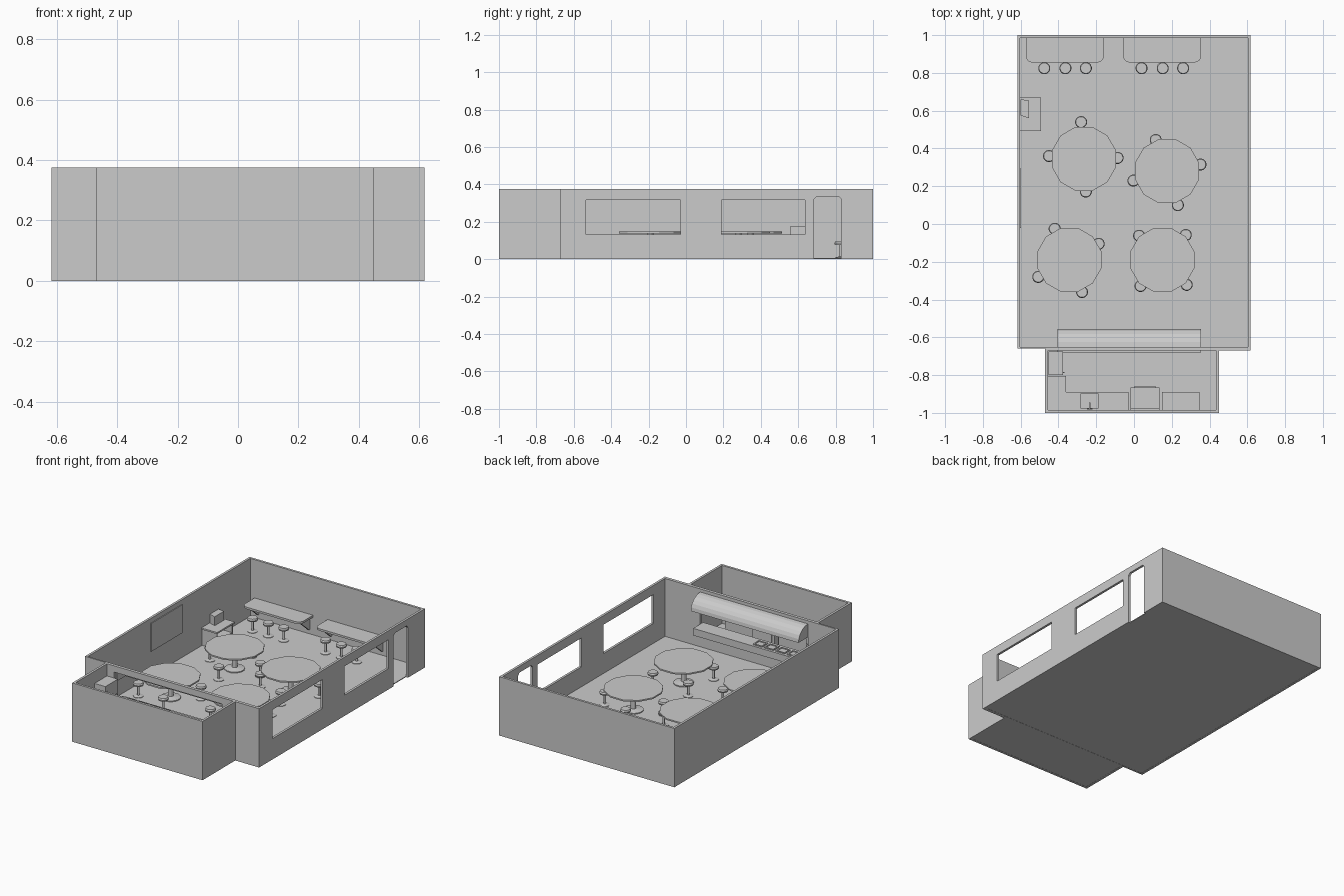
import bpy, bmesh
from math import sin, cos, pi
from mathutils import Vector

if "Cube" in bpy.data.objects:
    bpy.data.objects.remove(bpy.data.objects["Cube"])


def add_mesh(name, bm):
    bmesh.ops.recalc_face_normals(bm, faces=bm.faces)
    me = bpy.data.meshes.new(name)
    bm.to_mesh(me)
    bm.free()
    ob = bpy.data.objects.new(name, me)
    bpy.context.collection.objects.link(ob)
    return ob


def box(name, x0, x1, y0, y1, z0, z1):
    bm = bmesh.new()
    bmesh.ops.create_cube(bm, size=1)
    for v in bm.verts:
        v.co = Vector(((x0 + x1) / 2 + v.co.x * (x1 - x0),
                       (y0 + y1) / 2 + v.co.y * (y1 - y0),
                       (z0 + z1) / 2 + v.co.z * (z1 - z0)))
    return add_mesh(name, bm)


def prism(name, pts, offset):
    bm = bmesh.new()
    face = bm.faces.new([bm.verts.new(p) for p in pts])
    ext = bmesh.ops.extrude_face_region(bm, geom=[face], use_keep_orig=True)
    moved = [g for g in ext["geom"] if isinstance(g, bmesh.types.BMVert)]
    bmesh.ops.translate(bm, verts=moved, vec=offset)
    return add_mesh(name, bm)


def lathe(name, profile, n, x, y):
    """Turn an (r, z) profile into a closed round part."""
    bm = bmesh.new()
    rings = [[bm.verts.new((x + r * cos(2 * pi * (i + .5) / n),
                            y + r * sin(2 * pi * (i + .5) / n), z)) for i in range(n)]
             for r, z in profile]
    for a, b in zip(rings, rings[1:]):
        for i in range(n):
            bm.faces.new((a[i], a[(i + 1) % n], b[(i + 1) % n], b[i]))
    bm.faces.new(rings[0])
    bm.faces.new(rings[-1])
    return add_mesh(name, bm)


def smooth(ob):
    bpy.ops.object.select_all(action='DESELECT')
    ob.select_set(True)
    bpy.context.view_layer.objects.active = ob
    bpy.ops.object.shade_smooth_by_angle()


def cut(ob, *bounds):
    cutter = box("cutter", *bounds)
    cutter.hide_render = True
    mod = ob.modifiers.new("cut", 'BOOLEAN')
    mod.operation = 'DIFFERENCE'
    mod.solver = 'EXACT'
    mod.object = cutter
    bpy.context.view_layer.objects.active = ob
    bpy.ops.object.modifier_apply(modifier=mod.name)
    bpy.data.objects.remove(cutter)


H, T, F = .375, .015, .006   # wall height, wall thickness, floor top

# Floors
box("dining_floor", -.605, .605, -.65, .985, .001, F)
box("kitchen_floor", -.455, .435, -.985, -.67, .001, F)

# Dining room walls
box("dining_left_wall", -.618, -.603, -.66, 1, 0, H)
box("dining_back_wall", -.603, .603, .985, 1, 0, H)
right = box("dining_right_wall", .603, .618, -.67, 1, 0, H)
cut(right, .5, .7, -.535, -.03, .133, .317)
cut(right, .5, .7, .19, .635, .133, .317)
# Doorway with softly rounded top corners
door = [(.5, .685, -.1), (.5, .83, -.1), (.5, .83, .32), (.5, .817, .335),
        (.5, .698, .335), (.5, .685, .32)]
door_cutter = prism("door_cutter", door, (.2, 0, 0))
door_cutter.hide_render = True
mod = right.modifiers.new("door", 'BOOLEAN')
mod.operation, mod.solver, mod.object = 'DIFFERENCE', 'EXACT', door_cutter
bpy.context.view_layer.objects.active = right
bpy.ops.object.modifier_apply(modifier="door")
bpy.data.objects.remove(door_cutter)

# Dividing wall with serving hatch
box("divider_left_end", -.603, -.455, -.66, -.65, 0, H)
divider = box("divider_wall", -.455, .603, -.67, -.65, 0, H)
cut(divider, -.405, .355, -.8, -.6, .15, .335)

# Kitchen walls
box("kitchen_left_wall", -.47, -.455, -1, -.66, 0, H)
box("kitchen_right_wall", .435, .45, -1, -.67, 0, H)
box("kitchen_front_wall", -.455, .435, -1, -.985, 0, H)

# Serving counter, trays and curved awning
box("serving_counter", -.405, .355, -.68, -.58, .105, .15)
for i in range(4):
    x = -.36 + i * .08
    tray = box("serving_tray", x, x + .065, -.655, -.595, .15, .156)
    cut(tray, x + .008, x + .057, -.647, -.603, .152, .2)
arc = [(-.405, -.65 + .095 * sin(a), .27 + .085 * cos(a))
       for a in [pi / 2 * i / 6 for i in range(7)]]
inner = [(-.405, -.65 + .087 * sin(a), .27 + .077 * cos(a))
         for a in [pi / 2 * i / 6 for i in range(6, -1, -1)]]
prism("awning", arc + inner, (.76, 0, 0))
for x in (-.405, .35):
    prism("awning_end", [(x, -.65, .27)] + [(x, p[1], p[2]) for p in arc], (.005, 0, 0))

# Round tables and stools
STOOL = [(.03, .002), (.03, .009), (.007, .014), (.007, .075), (.03, .077), (.032, .086), (.028, .095)]
TABLE = [(.06, .002), (.06, .012), (.016, .02), (.016, .136), (.175, .138), (.175, .147)]
SETS = [
    ((-.265, .345), [(-.28, .54), (-.45, .36), (-.087, .35), (-.255, .172)]),
    ((.175, .28), [(.115, .445), (.352, .315), (-.003, .23), (.232, .1)]),
    ((-.342, -.19), [(-.42, -.025), (-.187, -.105), (-.507, -.28), (-.275, -.36)]),
    ((.15, -.19), [(.027, -.062), (.274, -.058), (.035, -.328), (.279, -.322)]),
]


def stool(x, y):
    smooth(lathe("stool", STOOL, 16, x, y))


for (tx, ty), seats in SETS:
    lathe("round_table", TABLE, 12, tx, ty)
    for s in seats:
        stool(*s)

# Wall bars with rounded corners, brackets and stools
for x0 in (-.573, -.058):
    x1, y0, r = x0 + .413, .855, .035
    pts = [(x0, .985, .118)]
    for cx, start in ((x0 + r, pi), (x1 - r, 1.5 * pi)):
        pts += [(cx + r * cos(start + k * pi / 8), y0 + r + r * sin(start + k * pi / 8), .118)
                for k in range(5)]
    pts.append((x1, .985, .118))
    prism("bar_shelf", pts, (0, 0, .013))
    for bx in (x0 + .02, x1 - .032):
        prism("bar_bracket", [(bx, .985, .118), (bx, .89, .118), (bx, .89, .108),
                              (bx, .975, .035), (bx, .985, .035)], (.012, 0, 0))
    for dx in (.098, .21, .318):
        stool(x0 + dx, .825)

# Wall picture
box("wall_picture", -.603, -.598, -.02, .295, .165, .345)

# Side desk with small television
box("desk_top", -.603, -.492, .492, .67, .11, .12)
for y in (.5, .652):
    box("desk_side", -.603, -.5, y, y + .01, F, .11)
box("desk_shelf", -.603, -.5, .51, .652, .05, .057)
prism("television", [(-.6, .575, .12), (-.557, .56, .12), (-.557, .655, .12), (-.6, .66, .12)],
      (0, 0, .057))

# Kitchen counters, sink and tap
sink = prism("corner_counter", [(-.455, -.985, F), (-.03, -.985, F), (-.03, -.89, F),
                                (-.36, -.89, F), (-.36, -.805, F), (-.455, -.805, F)], (0, 0, .134))
cut(sink, -.283, -.187, -.975, -.9, .09, .2)
box("tap_post", -.238, -.23, -.983, -.975, .14, .185)
box("tap_spout", -.237, -.231, -.983, -.945, .178, .185)
box("tap_handle", -.248, -.22, -.983, -.976, .14, .15)
box("side_counter", .147, .347, -.985, -.89, F, .14)

# Stove
box("stove_body", -.018, .135, -.985, -.865, F, .145)
box("stove_door", .0, .117, -.865, -.86, .03, .105)
box("stove_back_panel", -.018, .135, -.985, -.975, .145, .17)
for x in (.02, .095):
    for y in (-.95, -.895):
        lathe("stove_ring", [(.02, .144), (.02, .148)], 12, x, y)

# Fridge
box("fridge_body", -.452, -.385, -.8, -.675, F, .3)
box("fridge_lower_door", -.385, -.375, -.8, -.675, .02, .205)
box("fridge_upper_door", -.385, -.375, -.8, -.675, .21, .3)
for z0, z1 in ((.12, .19), (.225, .265)):
    box("fridge_handle", -.375, -.369, -.79, -.783, z0, z1)
